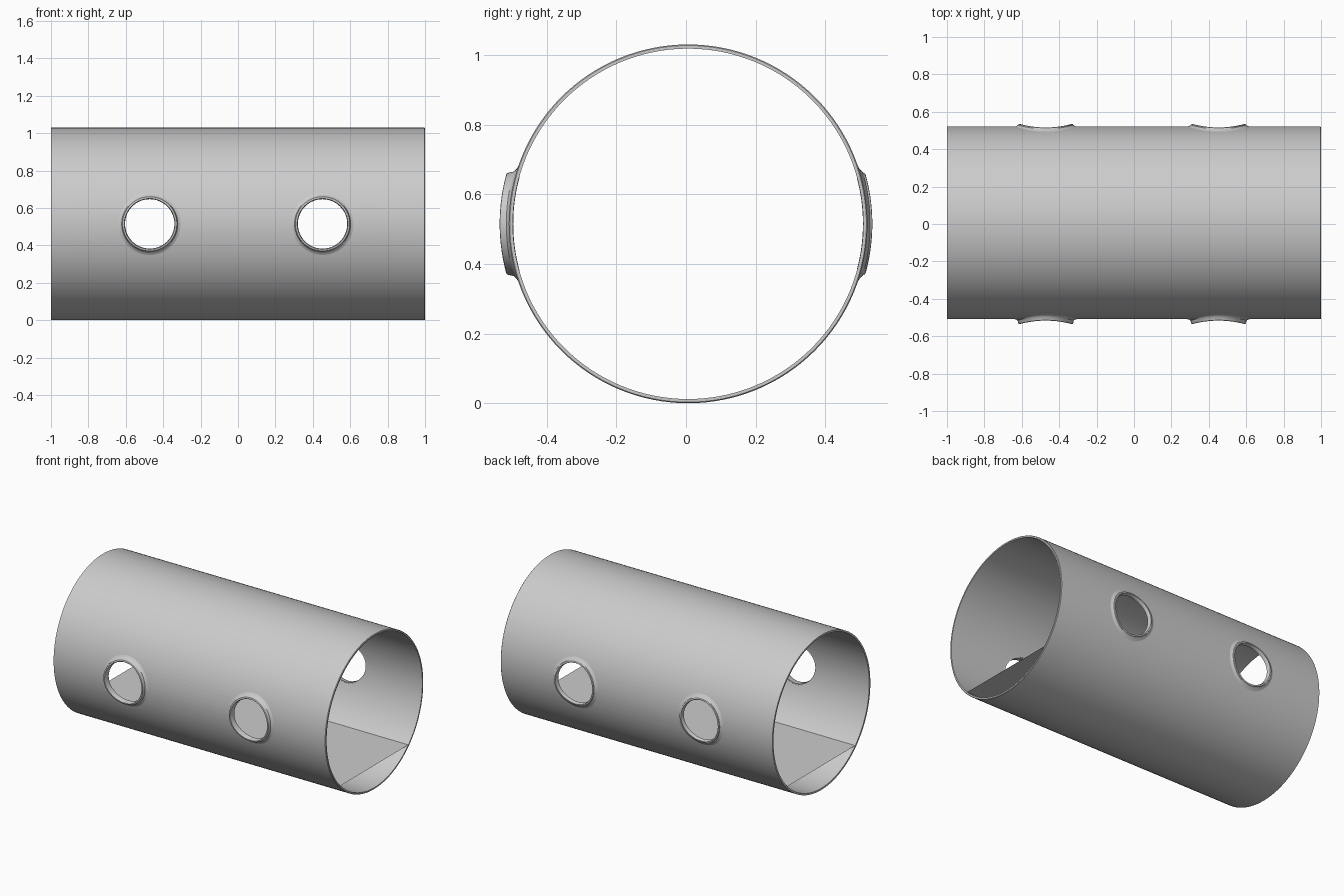
import bpy, bmesh, math

if "Cube" in bpy.data.objects:
    bpy.data.objects.remove(bpy.data.objects["Cube"])

CY, CZ = 0.006, 0.515          # tube axis
R_OUT, R_IN = 0.515, 0.503     # tube radii
HOLES = (-0.472, 0.452)        # hole centres along x


def finish(name, bm, smooth=True):
    bmesh.ops.recalc_face_normals(bm, faces=bm.faces)
    mesh = bpy.data.meshes.new(name)
    bm.to_mesh(mesh)
    bm.free()
    ob = bpy.data.objects.new(name, mesh)
    bpy.context.collection.objects.link(ob)
    if smooth:
        shade(ob)
    return ob


def shade(ob):
    bpy.ops.object.select_all(action='DESELECT')
    ob.select_set(True)
    bpy.context.view_layer.objects.active = ob
    bpy.ops.object.shade_smooth_by_angle(angle=math.radians(40))


def skin(bm, rings, closed):
    n = len(rings[0])
    pairs = list(zip(rings, rings[1:] + rings[:1])) if closed else list(zip(rings, rings[1:]))
    for a, b in pairs:
        for i in range(n):
            j = (i + 1) % n
            bm.faces.new((a[i], a[j], b[j], b[i]))


def angles(n):
    return [2 * math.pi * i / n for i in range(n)]


# thin-walled tube along x
bm = bmesh.new()
section = [(-1, R_OUT), (0.997, R_OUT), (1, R_OUT - 0.003), (1, R_IN), (-1, R_IN)]
rings = [[bm.verts.new((x, CY + r * math.cos(t), CZ + r * math.sin(t)))
          for t in angles(128)] for x, r in section]
skin(bm, rings, True)
tube = finish("tube", bm, False)

# round holes through both walls
for cx in HOLES:
    bpy.ops.mesh.primitive_cylinder_add(vertices=64, radius=0.138, depth=2,
                                        location=(cx, CY, CZ),
                                        rotation=(math.pi / 2, 0, 0))
    cutter = bpy.context.object
    cutter.name = "hole_cutter"
    mod = tube.modifiers.new("hole", 'BOOLEAN')
    mod.operation, mod.solver, mod.object = 'DIFFERENCE', 'EXACT', cutter
    bpy.context.view_layer.objects.active = tube
    bpy.ops.object.modifier_apply(modifier=mod.name)
    bpy.data.objects.remove(cutter)
shade(tube)


# raised lips that follow the curve of the tube around each hole
def lip(cx, side, top):
    profile = [(0.170, R_OUT - 0.001), (0.158, R_OUT + 0.002), (0.150, R_OUT + 0.007),
               (0.147, top - 0.006), (0.145, top - 0.001), (0.141, top),
               (0.136, top - 0.001), (0.133, top - 0.005), (0.132, R_IN - 0.001)]
    bm = bmesh.new()
    rings = []
    for rho, r in profile:
        ring = []
        for t in angles(64):
            z = rho * math.sin(t)
            ring.append(bm.verts.new((cx + rho * math.cos(t),
                                      CY + side * math.sqrt(r * r - z * z), CZ + z)))
        rings.append(ring)
    skin(bm, rings, True)
    finish("hole_lip", bm)


for cx in HOLES:
    lip(cx, -1, 0.541)
    lip(cx, 1, 0.529)

# flat floor sheet inside the tube
d = R_IN * math.sqrt(0.5)
bm = bmesh.new()
bm.faces.new([bm.verts.new((x, CY + y, CZ - d))
              for x, y in ((-1, -d), (1, -d), (1, d), (-1, d))])
finish("floor", bm, False)
